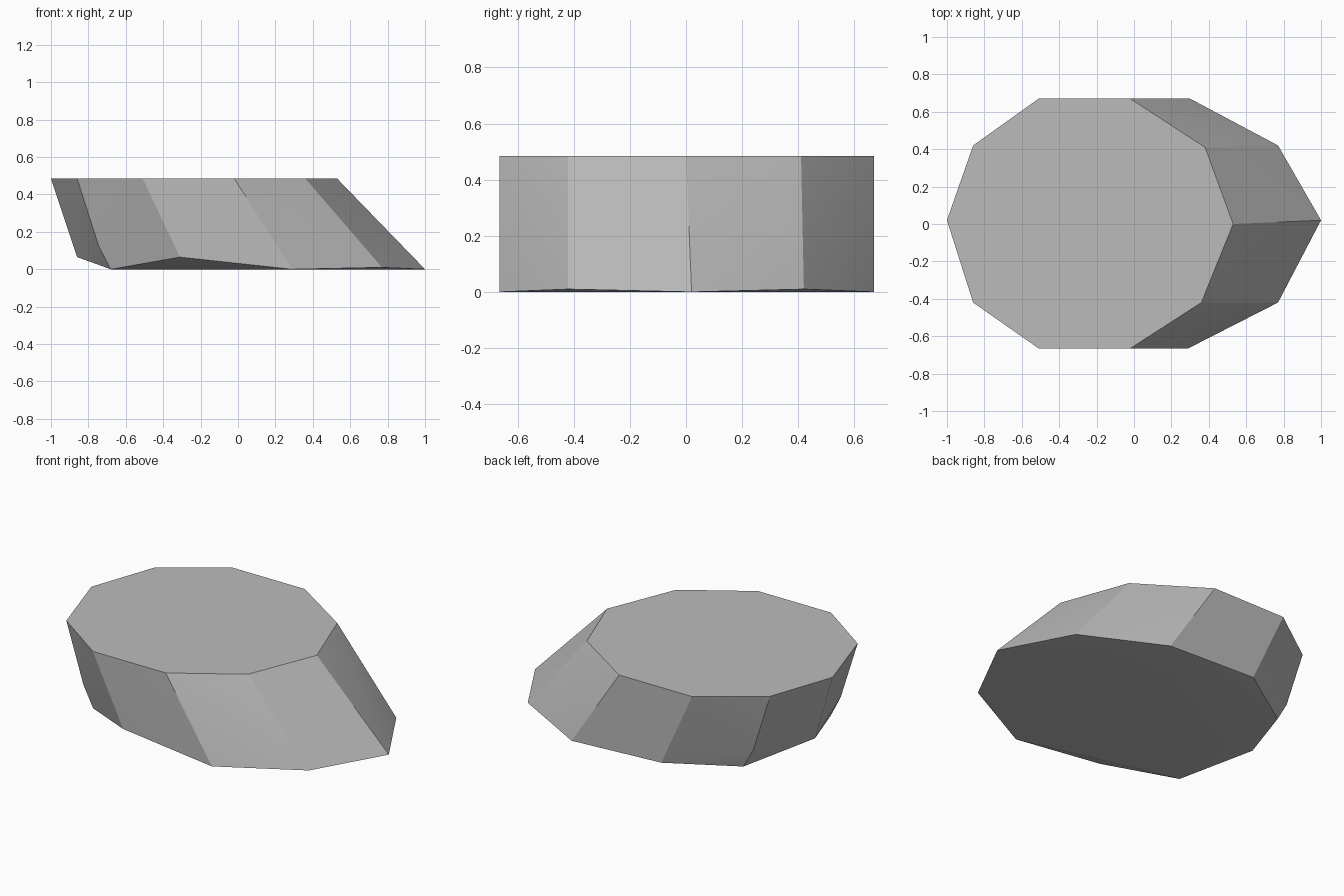
import bpy
import bmesh
import math

cube = bpy.data.objects.get("Cube")
if cube:
    bpy.data.objects.remove(cube, do_unlink=True)

# Plain grey stone
grey = bpy.data.materials.new("stone_grey")
grey.use_nodes = True
colour = (0.50, 0.50, 0.50, 1.0)
grey.diffuse_color = colour
bsdf = grey.node_tree.nodes["Principled BSDF"]
bsdf.inputs["Base Color"].default_value = colour
bsdf.inputs["Roughness"].default_value = 0.8

# Level ten-sided top outline
height = 0.485
top = [(-1, 0.02), (-0.86, 0.42), (-0.51, 0.67), (-0.02, 0.67), (0.38, 0.41),
       (0.53, 0), (0.36, -0.42), (-0.02, -0.665), (-0.51, -0.665), (-0.86, -0.42)]

# Shifted, slightly uneven underside outline
base = [(-0.86, -0.01, 0.065), (-0.68, 0.42, 0.01), (-0.30, 0.665, 0.025),
        (0.30, 0.67, 0), (0.77, 0.42, 0.01), (1, 0.02, 0), (0.77, -0.42, 0.01),
        (0.29, -0.665, 0), (-0.31, -0.66, 0.065), (-0.68, -0.42, 0)]

# Chipped corners low on the narrow side
chips = [(-0.745, side * 0.42, 0.125) for side in (-1, 1)]

# Faceted slab wrapped around the outlines
bm = bmesh.new()
for point in [(x, y, height) for x, y in top] + base + chips:
    bm.verts.new(point)
bmesh.ops.convex_hull(bm, input=bm.verts[:])
bmesh.ops.dissolve_limit(bm, angle_limit=math.radians(1),
                         verts=bm.verts[:], edges=bm.edges[:])
bmesh.ops.recalc_face_normals(bm, faces=bm.faces[:])
mesh = bpy.data.meshes.new("stone_slab")
bm.to_mesh(mesh)
bm.free()
mesh.materials.append(grey)

slab = bpy.data.objects.new("stone_slab", mesh)
bpy.context.collection.objects.link(slab)
bpy.context.view_layer.objects.active = slab
slab.select_set(True)
bpy.ops.object.shade_smooth_by_angle(angle=math.radians(25))
